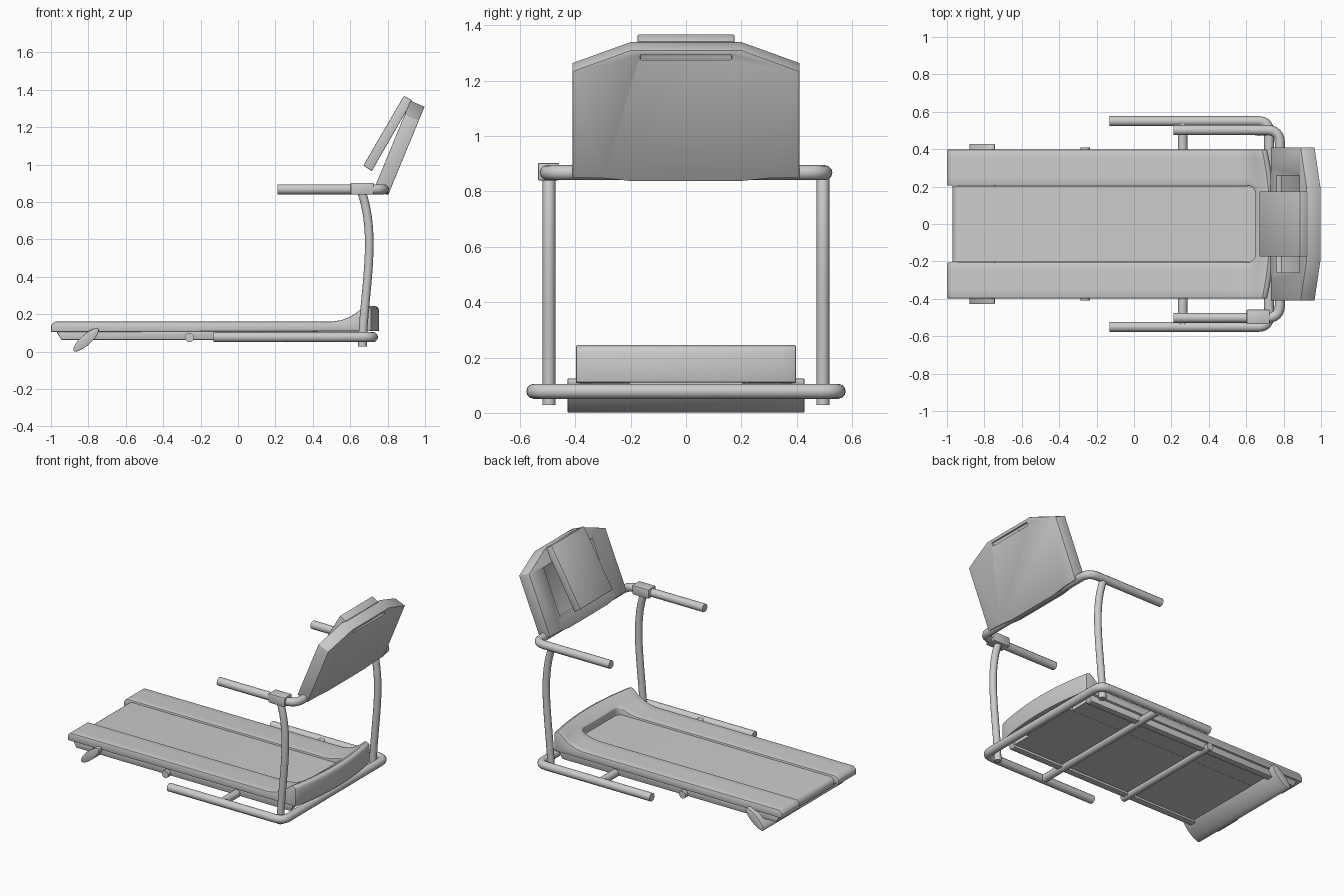
import bpy, bmesh, math
from mathutils import Vector

if "Cube" in bpy.data.objects:
    bpy.data.objects.remove(bpy.data.objects["Cube"])


def finish(ob, bevel=0.0, angle=35):
    bpy.ops.object.select_all(action='DESELECT')
    bpy.context.view_layer.objects.active = ob
    ob.select_set(True)
    if bevel:
        m = ob.modifiers.new("bevel", 'BEVEL')
        m.width, m.segments, m.limit_method = bevel, 2, 'ANGLE'
        m.angle_limit = math.radians(40)
        bpy.ops.object.modifier_apply(modifier=m.name)
    bpy.ops.object.shade_smooth_by_angle(angle=math.radians(angle))
    return ob


def loft(name, rings):
    """Solid through a list of matching closed rings."""
    bm = bmesh.new()
    rows = [[bm.verts.new(p) for p in ring] for ring in rings]
    n = len(rows[0])
    for a, b in zip(rows, rows[1:]):
        for i in range(n):
            j = (i + 1) % n
            bm.faces.new((a[i], a[j], b[j], b[i]))
    bm.faces.new(rows[0])
    bm.faces.new(rows[-1])
    bmesh.ops.recalc_face_normals(bm, faces=bm.faces)
    me = bpy.data.meshes.new(name)
    bm.to_mesh(me)
    bm.free()
    ob = bpy.data.objects.new(name, me)
    bpy.context.collection.objects.link(ob)
    return ob


def side_prism(name, xz, y0, y1):
    return loft(name, [[(x, y, z) for x, z in xz] for y in (y0, y1)])


def rect(x0, x1, z0, z1):
    return [(x0, z0), (x1, z0), (x1, z1), (x0, z1)]


def rounded(points, radius, steps=6):
    """Open path with its inner corners rounded."""
    pts = [Vector(p) for p in points]
    out = [pts[0]]
    for a, p, b in zip(pts, pts[1:], pts[2:]):
        s, e = p + (a - p).normalized() * radius, p + (b - p).normalized() * radius
        for i in range(steps + 1):
            t = i / steps
            out.append(s * (1 - t) ** 2 + p * 2 * t * (1 - t) + e * t * t)
    return out + [pts[-1]]


def tube(name, points, radius):
    cu = bpy.data.curves.new(name, 'CURVE')
    cu.dimensions = '3D'
    cu.bevel_depth, cu.bevel_resolution, cu.use_fill_caps = radius, 4, True
    sp = cu.splines.new('POLY')
    sp.points.add(len(points) - 1)
    for q, p in zip(sp.points, points):
        q.co = (*p, 1)
    ob = bpy.data.objects.new(name, cu)
    bpy.context.collection.objects.link(ob)
    bpy.ops.object.select_all(action='DESELECT')
    bpy.context.view_layer.objects.active = ob
    ob.select_set(True)
    bpy.ops.object.convert(target='MESH')
    return finish(bpy.context.object, angle=40)


def cut(ob, cutter):
    m = ob.modifiers.new("cut", 'BOOLEAN')
    m.operation, m.object, m.solver = 'DIFFERENCE', cutter, 'EXACT'
    cutter.hide_render = True
    bpy.context.view_layer.objects.active = ob
    bpy.ops.object.modifier_apply(modifier=m.name)
    bpy.data.objects.remove(cutter)


# Deck shell: side rails sweeping up into a bowed front hood
profile = [(-1, .105), (-1, .14), (-.98, .16), (.50, .16), (.55, .168), (.60, .187),
           (.635, .21), (.67, .24), (.685, .245), (.705, .238), (.712, .22), (.712, .11)]
rings = []
for i in range(17):
    y = -.398 + .796 * i / 16
    bow = .043 * (1 - (y / .398) ** 2)
    rings.append([(x + bow * min(max((x - .45) / .2, 0), 1), y, z) for x, z in profile])
shell = loft("deck_shell", rings)
well = rounded([(-1.1, -.205, 0), (.65, -.205, 0), (.65, .205, 0), (-1.1, .205, 0)], .05)
cut(shell, loft("well_cutter", [[(p.x, p.y, z) for p in well] for z in (.05, .4)]))
finish(shell, .006)

# Running belt, with rounded ends
belt = [(-.935 + .035 * math.cos(a), .112 + .035 * math.sin(a))
        for a in (math.radians(90 + 22.5 * k) for k in range(9))]
side_prism("running_belt", belt + [(.68, .077), (.68, .147)], -.204, .204)
finish(bpy.data.objects["running_belt"])

# Under-deck panel and frame bars
finish(side_prism("under_panel", rect(-.94, .66, .078, .106), -.36, .36))
for s, side in ((-1, "right"), (1, "left")):
    bar = [(-.965, .1), (-.945, .063), (.66, .063), (.68, .1), (.68, .108), (-.965, .108)]
    finish(side_prism(side + "_frame_bar", bar, s * .34, s * .385), .004)

# Rear foot: tilted oval bar across the deck
t = math.radians(42)
oval = []
for k in range(28):
    a = 2 * math.pi * k / 28
    u, v = .088 * math.cos(a), .028 * math.sin(a)
    oval.append((-.812 + u * math.cos(t) - v * math.sin(t), .063 + u * math.sin(t) + v * math.cos(t)))
finish(side_prism("rear_foot", oval, -.428, .428), .004)

# Base tube, cross bars
base = [(-.13, .55, .078), (.722, .55, .078), (.722, -.55, .078), (-.13, -.55, .078)]
tube("base_tube", rounded(base, .06), .027)
tube("front_cross_bar", [(.26, -.55, .076), (.26, .55, .076)], .026)
tube("rear_cross_bar", [(-.26, -.41, .076), (-.26, .41, .076)], .025)

# Curved uprights with foot stubs
bez = [Vector(p) for p in ((.665, .03), (.672, .33), (.75, .62), (.655, .87))]
for s, side in ((-1, "right"), (1, "left")):
    path = []
    for i in range(17):
        k = i / 16
        p = (bez[0] * (1 - k) ** 3 + bez[1] * 3 * k * (1 - k) ** 2
             + bez[2] * 3 * k * k * (1 - k) + bez[3] * k ** 3)
        path.append((p.x, s * .495, p.y))
    tube(side + "_upright", path, .023)
    tube(side + "_foot_stub", [(.665, s * .495, .028), (.665, s * .495, .06)], .024)

# Handrail and clamp box
rail = [(.21, .502, .868), (.78, .502, .868), (.78, -.502, .868), (.21, -.502, .868)]
tube("handrail", rounded(rail, .07), .027)
finish(side_prism("handrail_box", rect(.602, .725, .84, .903), -.535, -.458), .005)

# Console slab, leaning back; local u runs up the slab, d is depth from its rear
UP, FWD, ORG = Vector((.381, 0, .925)), Vector((-.925, 0, .381)), Vector((.808, 0, .85))


def slab(name, yu, d0, d1):
    return loft(name, [[ORG + Vector((0, y, 0)) + UP * u + FWD * d for y, u in yu] for d in (d0, d1)])


outline = [(-.41, 0), (-.3, -.003), (-.2, -.014), (.2, -.014), (.3, -.003), (.41, 0),
           (.41, .415), (.2, .497), (-.2, .497), (-.41, .415)]
console = slab("console", outline, 0, .082)
cut(console, slab("pocket_cutter", rect(-.26, .26, .075, .40), .052, .12))
cut(console, slab("slot_cutter", rect(-.165, .165, .458, .478), -.02, .012))
finish(console, .003)

# Display panel in front of the console
finish(side_prism("display_panel", [(.67, .995), (.715, .965), (.932, 1.342), (.887, 1.368)],
                  -.175, .175), .004)
